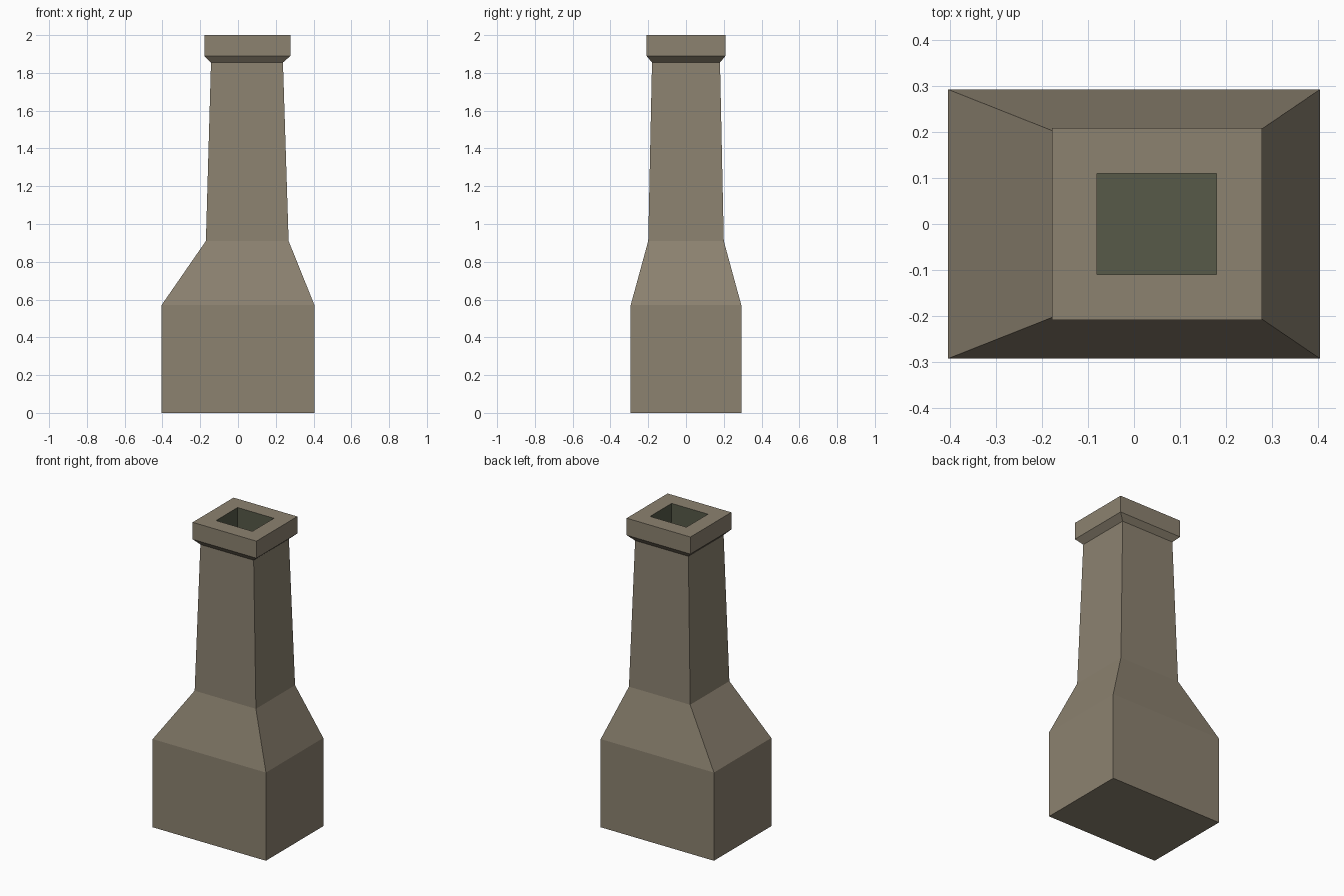
import bpy
import bmesh

default = bpy.data.objects.get("Cube")
if default:
    bpy.data.objects.remove(default, do_unlink=True)


def make_material(name, color):
    mat = bpy.data.materials.new(name)
    mat.use_nodes = True
    mat.diffuse_color = color
    bsdf = mat.node_tree.nodes["Principled BSDF"]
    bsdf.inputs["Base Color"].default_value = color
    bsdf.inputs["Roughness"].default_value = 0.9
    return mat


stone = make_material("warm grey stone", (0.262, 0.223, 0.162, 1))
soot = make_material("dark sooty green", (0.095, 0.101, 0.066, 1))

# Rectangular sections from the foot up: x min, x max, half depth, height
outer = [
    (-0.405, 0.405, 0.293, 0.0),    # foot
    (-0.405, 0.405, 0.293, 0.57),   # top of base block
    (-0.17, 0.268, 0.20, 0.91),     # end of sloping shoulder
    (-0.143, 0.238, 0.18, 1.855),   # top of tapered stack
    (-0.178, 0.278, 0.209, 1.89),   # underside of cap
    (-0.178, 0.278, 0.209, 2.0),    # rim
]
# Flue sections from the mouth down
flue = [(-0.08, 0.18, 0.11, 2.0), (-0.08, 0.18, 0.11, 1.7)]


def section(bm, x0, x1, y, z):
    corners = ((x0, -y), (x1, -y), (x1, y), (x0, y))
    return [bm.verts.new((cx, cy, z)) for cx, cy in corners]


# One continuous skin: outside, rim, then down into the flue
bm = bmesh.new()
rings = [section(bm, *s) for s in outer + flue]
bm.faces.new(rings[0][::-1])
for level, (low, high) in enumerate(zip(rings, rings[1:])):
    for i in range(4):
        j = (i + 1) % 4
        face = bm.faces.new((low[i], low[j], high[j], high[i]))
        face.material_index = int(level >= len(outer))
bm.faces.new(rings[-1]).material_index = 1

mesh = bpy.data.meshes.new("chimney")
bm.to_mesh(mesh)
bm.free()
mesh.materials.append(stone)
mesh.materials.append(soot)
chimney = bpy.data.objects.new("chimney", mesh)
bpy.context.collection.objects.link(chimney)
